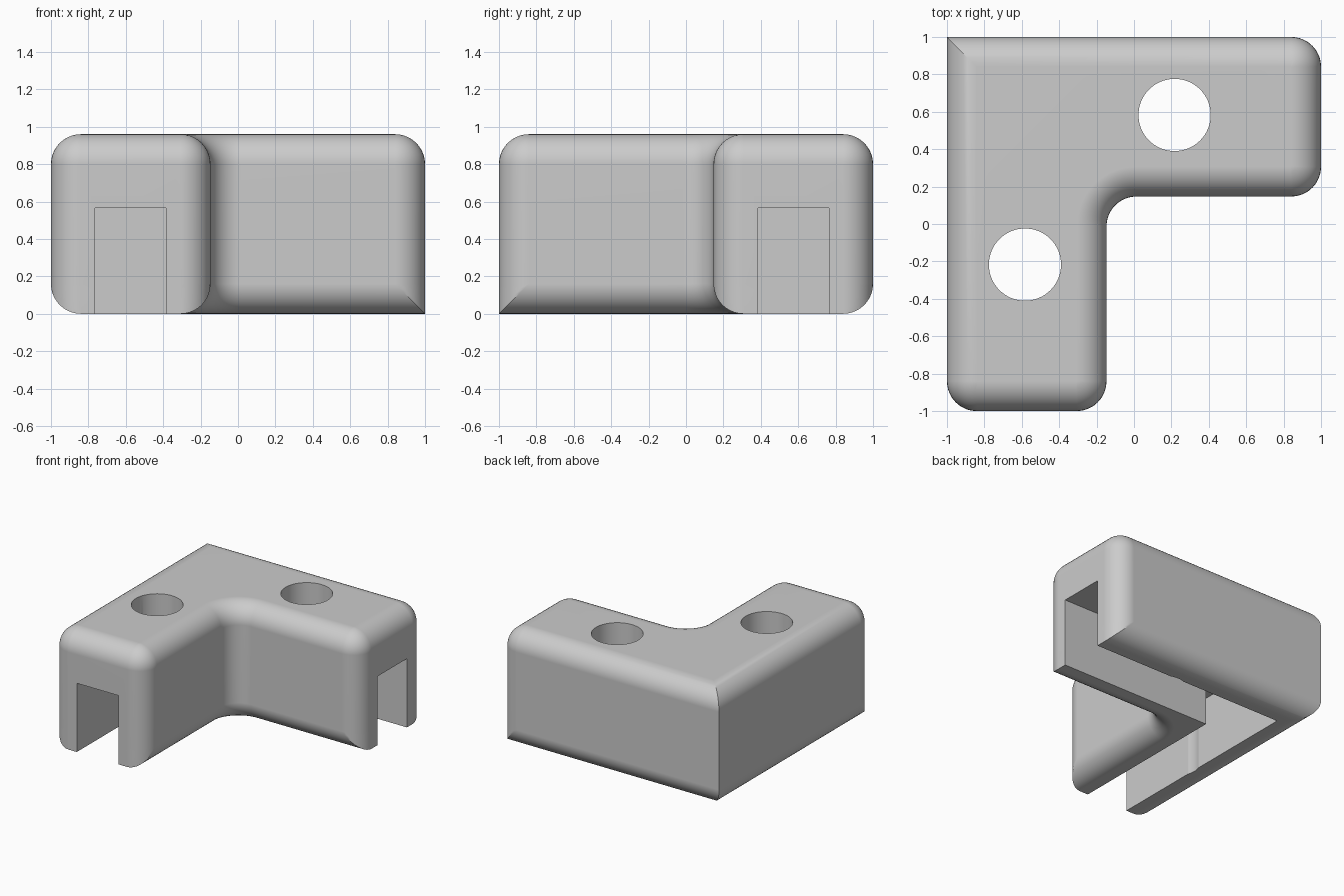
import bpy, bmesh
from math import sin, cos, asin, pi, radians

if "Cube" in bpy.data.objects:
    bpy.data.objects.remove(bpy.data.objects["Cube"], do_unlink=True)

HEIGHT, SIDE, R = 0.96, 0.147, 0.16     # body height, inner side offset, fillet radius
GROOVE_IN, GROOVE_OUT, GROOVE_TOP = 0.385, 0.765, 0.565
HOLE_R, HOLE_NEAR, HOLE_FAR = 0.193, 0.217, 0.583
STEPS = 10

grey = bpy.data.materials.new("plain_grey")
grey.use_nodes = True
grey.diffuse_color = (0.6, 0.6, 0.6, 1)
grey.node_tree.nodes["Principled BSDF"].inputs["Base Color"].default_value = (0.6, 0.6, 0.6, 1)


def make_object(name, bm):
    bmesh.ops.recalc_face_normals(bm, faces=bm.faces)
    mesh = bpy.data.meshes.new(name)
    bm.to_mesh(mesh)
    bm.free()
    mesh.materials.append(grey)
    obj = bpy.data.objects.new(name, mesh)
    bpy.context.collection.objects.link(obj)
    return obj


def mirrored(points):
    """Complete an outline across the diagonal through the elbow."""
    return points + [(-y, -x) for x, y in reversed(points[1:-1])]


def arc(cx, cy, radius, start, end):
    angles = [start + (end - start) * k / STEPS for k in range(STEPS + 1)]
    return [(cx + radius * cos(a), cy + radius * sin(a)) for a in angles]


def outline(inset, upper):
    """Elbow outline; the ends are rounded over at the top only."""
    radius = R - inset if upper else R
    sweep = pi / 2 if upper else asin((R - inset) / R)
    points = arc(R - SIDE, SIDE - R, R + inset, pi * 0.75, pi / 2)
    points += arc(1 - R, SIDE + R, radius, -sweep, 0)
    points += arc(1 - R, 1 - R, radius, 0, sweep)
    points.append((inset - 1, 1 - inset))
    return mirrored(points)


# Elbow body: stacked outlines with a rounded bottom and top
turns = [pi / 2 * k / STEPS for k in range(STEPS + 1)]
levels = [(R * (1 - cos(t)), R * (1 - sin(t)), False) for t in turns]
levels += [(HEIGHT - R + R * sin(t), R * (1 - cos(t)), True) for t in turns]
bm = bmesh.new()
rings = [[bm.verts.new((x, y, z)) for x, y in outline(max(i, 0), up)] for z, i, up in levels]
count = len(rings[0])
for low, high in zip(rings, rings[1:]):
    for k in range(count):
        n = (k + 1) % count
        bm.faces.new((low[k], low[n], high[n], high[k]))
bm.faces.new(rings[0][::-1])
bm.faces.new(rings[-1])
bmesh.ops.remove_doubles(bm, verts=bm.verts, dist=0.0001)
body = make_object("corner_bracket", bm)

# Cutter for the groove along the underside
bm = bmesh.new()
path = mirrored([(-GROOVE_IN, GROOVE_IN), (1.2, GROOVE_IN),
                 (1.2, GROOVE_OUT), (-GROOVE_OUT, GROOVE_OUT)])
face = bm.faces.new([bm.verts.new((x, y, -0.2)) for x, y in path])
top = bmesh.ops.extrude_face_region(bm, geom=[face])["geom"]
for v in (g for g in top if isinstance(g, bmesh.types.BMVert)):
    v.co.z = GROOVE_TOP
cutters = [make_object("groove_cutter", bm)]

# Cutters for the two screw holes
for name, x, y in (("right_hole_cutter", -HOLE_FAR, -HOLE_NEAR),
                   ("left_hole_cutter", HOLE_NEAR, HOLE_FAR)):
    bm = bmesh.new()
    bmesh.ops.create_cone(bm, cap_ends=True, segments=64, radius1=HOLE_R,
                          radius2=HOLE_R, depth=3)
    bmesh.ops.translate(bm, verts=bm.verts, vec=(x, y, 0.5))
    cutters.append(make_object(name, bm))

# Cut, then shade smooth with sharp edges kept
bpy.ops.object.select_all(action="DESELECT")
body.select_set(True)
bpy.context.view_layer.objects.active = body
for cutter in cutters:
    cutter.hide_render = True
    cut = body.modifiers.new(cutter.name, "BOOLEAN")
    cut.operation = "DIFFERENCE"
    cut.solver = "EXACT"
    cut.object = cutter
    bpy.ops.object.modifier_apply(modifier=cut.name)
    bpy.data.objects.remove(cutter, do_unlink=True)
bpy.ops.object.shade_smooth_by_angle(angle=radians(30))
weighted = body.modifiers.new("even_shading", "WEIGHTED_NORMAL")
weighted.keep_sharp = True
